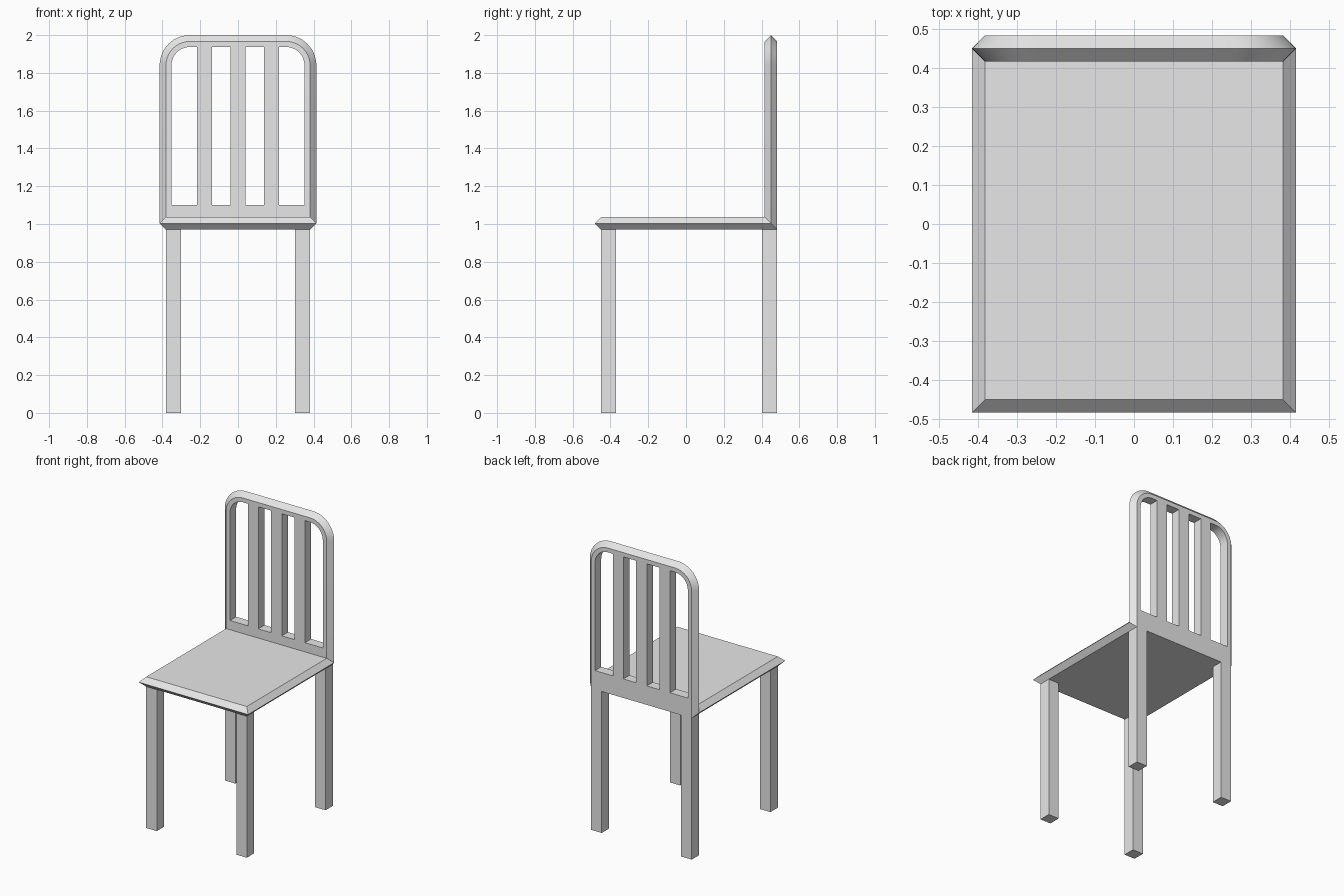
import bpy, bmesh, math

if "Cube" in bpy.data.objects:
    bpy.data.objects.remove(bpy.data.objects["Cube"])

grey = bpy.data.materials.new("plain_grey")
grey.diffuse_color = (0.8, 0.8, 0.8, 1)
grey.use_nodes = True
grey.node_tree.nodes["Principled BSDF"].inputs["Base Color"].default_value = grey.diffuse_color

W, D, B = 0.415, 0.483, 0.0335       # half width, half depth, bevel size
Z0, Z1, Z2 = 0.97, 1.0035, 1.037     # seat bottom, ridge, top
CX, CZ = 0.255, 1.84                 # centre of the rounded top corners
SEG = 14


def finish(bm, name):
    bmesh.ops.remove_doubles(bm, verts=bm.verts[:], dist=1e-5)
    bmesh.ops.recalc_face_normals(bm, faces=bm.faces[:])
    me = bpy.data.meshes.new(name)
    bm.to_mesh(me)
    bm.free()
    me.materials.append(grey)
    ob = bpy.data.objects.new(name, me)
    bpy.context.collection.objects.link(ob)
    return ob


def arc(r, sign):
    """Top corner from the side (0 degrees) to the top (90 degrees)."""
    pts = []
    for i in range(SEG + 1):
        a = math.pi / 2 * i / SEG
        pts.append((sign * (CX + r * math.cos(a)), CZ + r * math.sin(a)))
    return pts


def arch(half, bottom):
    """Open outline: left foot, rounded top, right foot."""
    r = half - CX
    return [(-half, bottom)] + arc(r, -1) + arc(r, 1)[::-1] + [(half, bottom)]


def strip(bm, a, b, closed=False):
    n = len(a)
    for i in range(n if closed else n - 1):
        j = (i + 1) % n
        bm.faces.new((a[i], a[j], b[j], b[i]))


def ring(bm, pts):
    return [bm.verts.new(p) for p in pts]


# Window openings between the slats
side = [(0.217, 1.10), (0.352, 1.10)] + arc(0.097, 1) + [(0.217, 1.937)]
middle = [(0.041, 1.10), (0.137, 1.10), (0.137, 1.937), (0.041, 1.937)]
windows = [side, middle] + [[(-x, z) for x, z in w] for w in (side, middle)]

# Seat and backrest: one bent slab with a pointed rim
bm = bmesh.new()
seat = []
for half, front, back, z in ((W - B, -D + B, D - 2 * B, Z2),
                             (W, -D, D - B, Z1),
                             (W - B, -D + B, D, Z0)):
    seat.append(ring(bm, [(-half, back, z), (-half, front, z),
                          (half, front, z), (half, back, z)]))
strip(bm, seat[0], seat[1])
strip(bm, seat[1], seat[2])
bm.faces.new(seat[0])
bm.faces.new(seat[2])

yf, yb = D - 2 * B, D
rims = [ring(bm, [(x, y, z) for x, z in arch(half, bottom)])
        for half, y, bottom in ((W - B, yf, Z2), (W, D - B, Z1), (W - B, yb, Z0))]
strip(bm, rims[0], rims[1])
strip(bm, rims[1], rims[2])

# Window walls
holes = []
for w in windows:
    pair = [ring(bm, [(x, y, z) for x, z in w]) for y in (yf, yb)]
    strip(bm, pair[0], pair[1], closed=True)
    holes.append(pair)

# Front and back faces of the backrest, with the windows left open
for k, rim in ((0, rims[0]), (1, rims[2])):
    edges = []
    for loop in [rim] + [h[k] for h in holes]:
        for i, v in enumerate(loop):
            u = loop[(i + 1) % len(loop)]
            edges.append(bm.edges.get((v, u)) or bm.edges.new((v, u)))
    bmesh.ops.triangle_fill(bm, use_beauty=True, edges=edges,
                            normal=(0, -1 if k == 0 else 1, 0))
bmesh.ops.dissolve_limit(bm, angle_limit=0.002, verts=bm.verts[:],
                         edges=[e for e in bm.edges if len(e.link_faces) == 2
                                and all(len(f.verts) == 3 for f in e.link_faces)])
body = finish(bm, "seat_and_backrest")
bpy.context.view_layer.objects.active = body
body.select_set(True)
bpy.ops.object.shade_smooth_by_angle(angle=math.radians(30))
body.select_set(False)

# Four square legs
T = 0.08
for sx, xn in ((-1, "left"), (1, "right")):
    for y, yn in ((-D + B, "front"), (D - T, "back")):
        bm = bmesh.new()
        bmesh.ops.create_cube(bm, size=1)
        for v in bm.verts:
            v.co.x = sx * (W - B - T / 2) + v.co.x * T
            v.co.y = y + (v.co.y + 0.5) * T
            v.co.z = (v.co.z + 0.5) * Z0
        finish(bm, f"{yn}_{xn}_leg")
